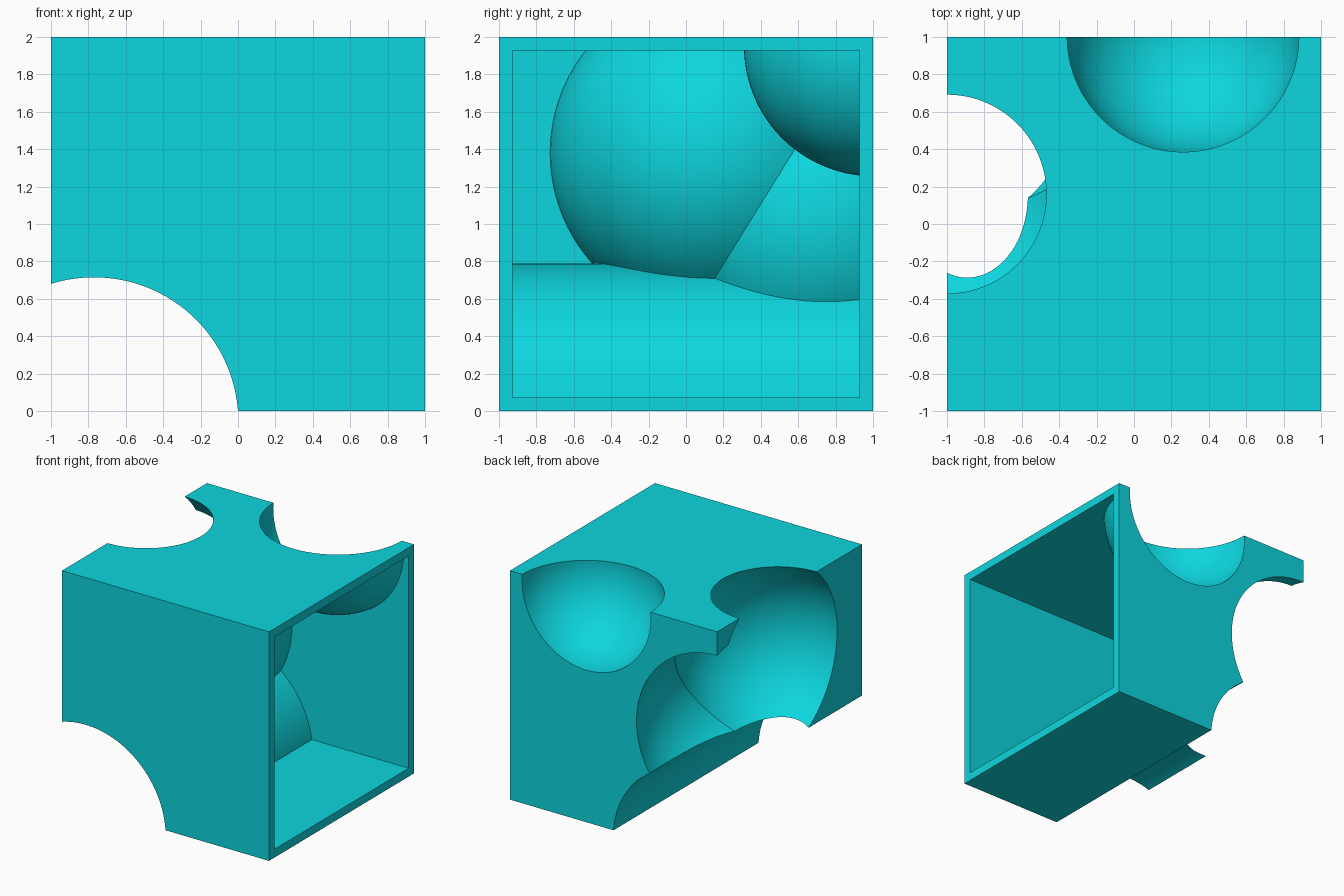
import bpy
import math

if "Cube" in bpy.data.objects:
    bpy.data.objects.remove(bpy.data.objects["Cube"])

WALL = 0.073
# spherical bites: centre, radius
BITES = [
    ((-1.0, 0.16, 1.38), 0.817),
    ((-1.0, 0.751, 1.013), 0.817),
    ((0.262, 1.005, 1.95), 0.622),
]
# round channel along y: centre x, centre z, radius
CHANNEL = (-0.77, -0.057, 0.772)


def box(name, lo, hi):
    mid = [(a + b) / 2 for a, b in zip(lo, hi)]
    bpy.ops.mesh.primitive_cube_add(size=1, location=mid)
    ob = bpy.context.object
    ob.name = name
    ob.scale = [b - a for a, b in zip(lo, hi)]
    bpy.ops.object.transform_apply(location=True, rotation=True, scale=True)
    return ob


def cutters(grow):
    """All bites and the channel, enlarged by the wall thickness when needed."""
    result = []
    for centre, radius in BITES:
        bpy.ops.mesh.primitive_uv_sphere_add(
            segments=96, ring_count=48, radius=radius + grow, location=centre)
        result.append(bpy.context.object)
    x, z, radius = CHANNEL
    bpy.ops.mesh.primitive_cylinder_add(
        vertices=128, radius=radius + grow, depth=3,
        location=(x, 0, z), rotation=(math.pi / 2, 0, 0))
    result.append(bpy.context.object)
    for ob in result:
        ob.name = "cutter"
        ob.hide_render = True
    return result


def subtract(target, tools):
    bpy.context.view_layer.objects.active = target
    for tool in tools:
        mod = target.modifiers.new("cut", 'BOOLEAN')
        mod.operation = 'DIFFERENCE'
        mod.solver = 'EXACT'
        mod.object = tool
        bpy.ops.object.modifier_apply(modifier=mod.name)
        bpy.data.objects.remove(tool, do_unlink=True)


# hollow inside, open on the right, keeping an even wall around every bite
cavity = box("cavity", (-1 + WALL, -1 + WALL, WALL), (1.5, 1 - WALL, 2 - WALL))
cavity.hide_render = True
subtract(cavity, cutters(WALL))

# outer block with the bites, the channel and the hollow removed
shell = box("block_shell", (-1, -1, 0), (1, 1, 2))
subtract(shell, cutters(0) + [cavity])

# smooth curved walls, crisp edges
bpy.ops.object.select_all(action='DESELECT')
shell.select_set(True)
bpy.context.view_layer.objects.active = shell
bpy.ops.object.shade_smooth_by_angle(angle=math.radians(20))

# colour
mat = bpy.data.materials.new("cyan")
mat.diffuse_color = (0.004, 0.67, 0.73, 1)
mat.use_nodes = True
mat.node_tree.nodes["Principled BSDF"].inputs["Base Color"].default_value = mat.diffuse_color
shell.data.materials.clear()
shell.data.materials.append(mat)
